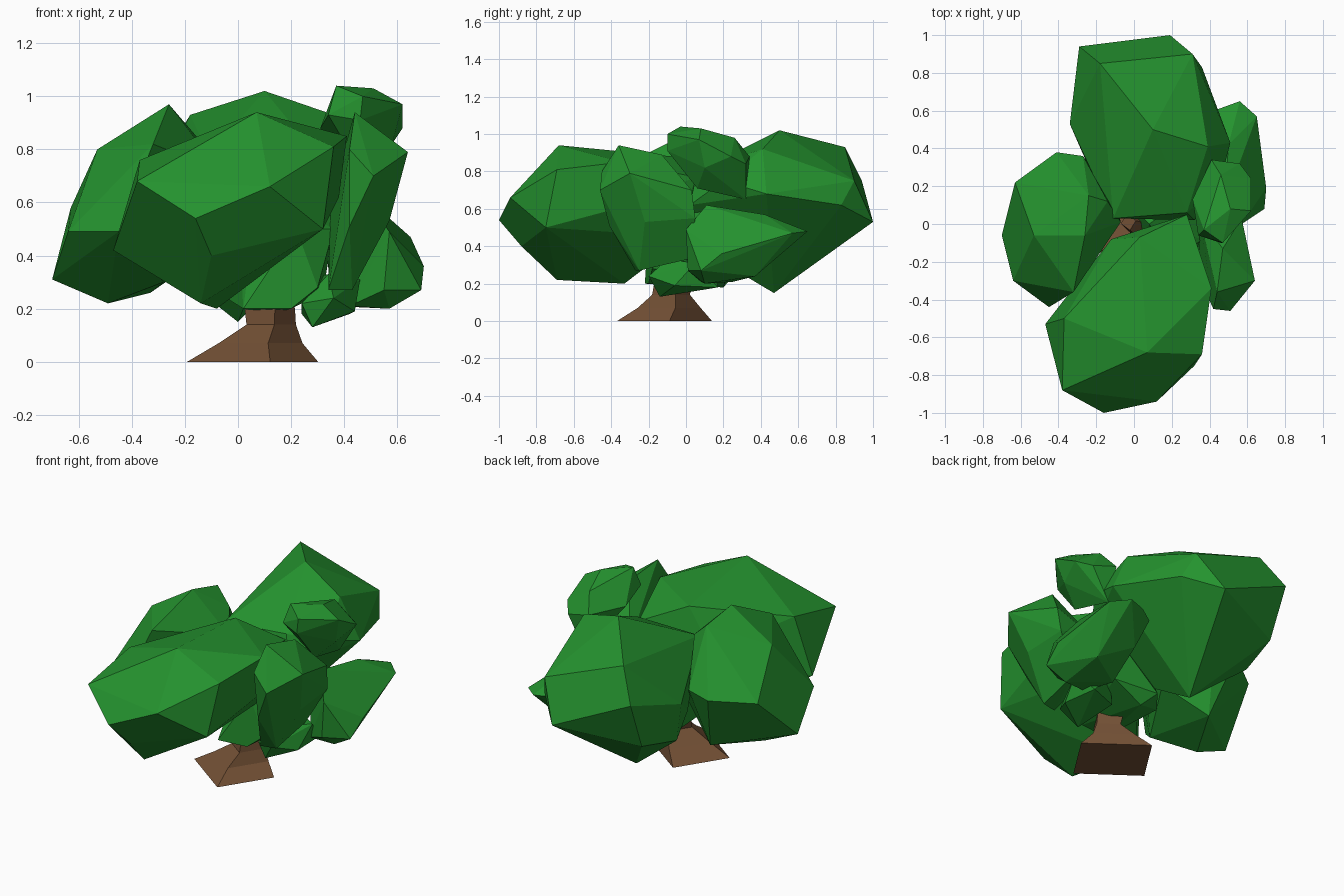
import bpy, bmesh
from mathutils import Vector


def material(name, rgb):
    m = bpy.data.materials.new(name)
    m.diffuse_color = (*rgb, 1)
    return m


LEAF = material("leaf_green", (0.018, 0.29, 0.028))
BARK = material("bark_brown", (0.17, 0.08, 0.035))


def finish(name, bm, mat):
    bmesh.ops.recalc_face_normals(bm, faces=bm.faces)
    mesh = bpy.data.meshes.new(name)
    bm.to_mesh(mesh)
    bm.free()
    mesh.materials.append(mat)
    ob = bpy.data.objects.new(name, mesh)
    bpy.context.collection.objects.link(ob)


def clump(name, *corners):
    """Faceted foliage: the convex hull of a few corner points."""
    bm = bmesh.new()
    for c in corners:
        bm.verts.new(c)
    hull = bmesh.ops.convex_hull(bm, input=bm.verts)
    inside = [g for g in hull["geom_interior"] if isinstance(g, bmesh.types.BMVert)]
    bmesh.ops.delete(bm, geom=inside, context="VERTS")
    bmesh.ops.dissolve_limit(bm, angle_limit=0.12, verts=bm.verts, edges=bm.edges)
    finish(name, bm, LEAF)


def loft(name, rings):
    """Four-sided limb; each ring is centre, half long side, half short side."""
    u, v = Vector((0.54, 0.84, 0)), Vector((0.81, -0.59, 0))
    bm = bmesh.new()
    loops = []
    for x, y, z, a, b in rings:
        c = Vector((x, y, z))
        loops.append([bm.verts.new(c + u * a * i + v * b * j)
                      for i, j in ((-1, 1), (1, 1), (1, -1), (-1, -1))])
    for lo, hi in zip(loops, loops[1:]):
        for i in range(4):
            k = (i + 1) % 4
            bm.faces.new((lo[i], lo[k], hi[k], hi[i]))
    bm.faces.new(loops[0])
    bm.faces.new(loops[-1])
    finish(name, bm, BARK)


# Flared trunk, narrowing and hidden in the foliage above
loft("trunk", [(0.055, -0.115, 0, 0.167, 0.193), (0.085, -0.09, 0.07, 0.12, 0.115),
               (0.125, -0.08, 0.14, 0.075, 0.065), (0.12, -0.07, 0.2, 0.07, 0.07),
               (0.06, -0.03, 0.4, 0.06, 0.06), (-0.03, 0.01, 0.6, 0.03, 0.03)])

# Large front clump
clump("front_foliage",
      (-0.16, -1.0, 0.54), (0.12, -0.94, 0.66), (-0.10, -0.88, 0.40), (-0.38, -0.88, 0.68),
      (0.07, -0.68, 0.94), (0.36, -0.69, 0.81), (0.32, -0.75, 0.50), (-0.47, -0.53, 0.42),
      (-0.37, -0.50, 0.76), (-0.14, -0.69, 0.22), (-0.08, -0.33, 0.20), (0.41, -0.34, 0.85),
      (0.38, -0.30, 0.62), (-0.12, -0.08, 0.64), (0.03, -0.07, 0.88), (0.28, 0.05, 0.77),
      (0.22, 0.0, 0.45), (-0.1, -0.1, 0.4))

# Large back clump
clump("back_foliage",
      (0.19, 1.0, 0.53), (-0.29, 0.94, 0.75), (0.31, 0.90, 0.75), (0.36, 0.83, 0.62),
      (-0.18, 0.85, 0.93), (0.10, 0.50, 1.02), (0.39, 0.41, 0.92), (0.51, 0.43, 0.68),
      (0.45, 0.20, 0.75), (-0.34, 0.53, 0.62), (-0.27, 0.37, 0.5), (0.0, 0.47, 0.15),
      (-0.11, 0.03, 0.78), (0.28, 0.06, 0.80), (0.1, 0.05, 0.4), (0.32, 0.02, 0.62),
      (-0.33, 0.56, 0.41), (-0.28, 0.82, 0.46))

# Left clump
clump("left_foliage",
      (-0.70, -0.06, 0.31), (-0.63, 0.22, 0.58), (-0.64, -0.30, 0.49), (-0.53, -0.06, 0.80),
      (-0.26, -0.06, 0.97), (-0.24, 0.15, 0.92), (-0.41, 0.38, 0.60), (-0.27, 0.36, 0.62),
      (-0.45, -0.44, 0.49), (-0.32, -0.36, 0.82), (-0.49, -0.05, 0.22), (-0.33, 0.24, 0.26),
      (-0.28, -0.2, 0.30), (-0.14, 0.12, 0.83), (-0.07, 0.01, 0.72), (-0.10, 0.12, 0.42))

# Tall clump at the front right
clump("right_front_foliage",
      (0.44, -0.36, 0.94), (0.47, -0.13, 0.89), (0.64, -0.30, 0.79), (0.60, -0.10, 0.73),
      (0.51, -0.46, 0.70), (0.42, -0.45, 0.80), (0.57, -0.22, 0.53), (0.42, -0.41, 0.51),
      (0.34, -0.27, 0.27), (0.43, -0.25, 0.27), (0.50, 0.02, 0.48), (0.44, 0.01, 0.33),
      (0.57, 0.03, 0.70), (0.56, 0.05, 0.55), (0.35, 0.03, 0.62), (0.34, 0.0, 0.35))

# Low clump at the back right
clump("right_back_foliage",
      (0.56, 0.65, 0.48), (0.65, 0.57, 0.47), (0.70, 0.19, 0.36), (0.69, 0.08, 0.27),
      (0.45, 0.61, 0.48), (0.48, 0.11, 0.62), (0.50, 0.42, 0.57), (0.57, 0.37, 0.24),
      (0.57, 0.10, 0.20), (0.42, 0.08, 0.21), (0.36, 0.25, 0.21), (0.57, 0.0, 0.49),
      (0.55, 0.01, 0.27), (0.32, 0.25, 0.50), (0.38, 0.46, 0.33), (0.36, 0.56, 0.46))

# Small clump at the top right
clump("upper_foliage",
      (0.37, -0.03, 1.04), (0.51, 0.08, 1.03), (0.47, -0.10, 1.0), (0.34, -0.06, 0.93),
      (0.62, 0.07, 0.97), (0.62, 0.24, 0.88), (0.56, 0.32, 0.84), (0.41, 0.34, 0.88),
      (0.46, 0.26, 0.98), (0.31, 0.13, 0.88), (0.58, 0.10, 0.82), (0.45, 0.32, 0.65),
      (0.46, -0.10, 0.91), (0.47, 0.06, 0.71))

# Small low clump beside the trunk
clump("lower_foliage",
      (0.28, -0.14, 0.13), (0.44, -0.06, 0.19), (0.46, 0.05, 0.31), (0.42, 0.17, 0.18),
      (0.36, -0.20, 0.24), (0.24, -0.15, 0.22), (0.24, 0.10, 0.18), (0.30, 0.15, 0.32),
      (0.34, -0.10, 0.33))

# Inner clump joining the others over the trunk
clump("inner_foliage",
      (0.02, -0.22, 0.20), (0.20, -0.2, 0.20), (0.30, -0.18, 0.28), (0.36, -0.08, 0.50),
      (0.12, 0.20, 0.18), (0.32, 0.22, 0.26), (0.36, 0.20, 0.60), (-0.06, 0.12, 0.25),
      (0.05, 0.26, 0.25), (0.22, -0.2, 0.50), (0.0, 0.08, 0.55), (0.08, 0.0, 0.66))
